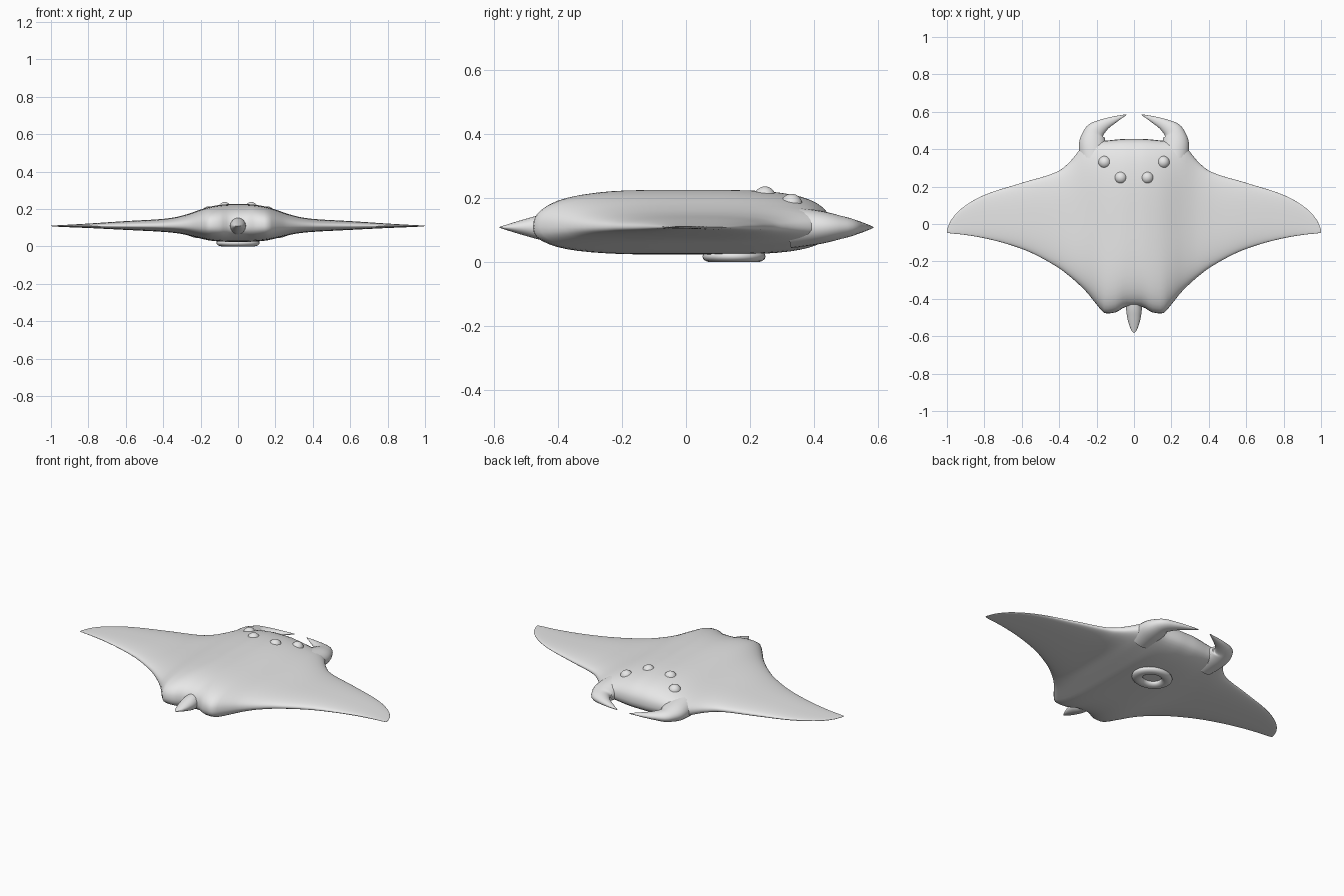
import bpy, bmesh, math
from mathutils import Vector

if "Cube" in bpy.data.objects:
    bpy.data.objects.remove(bpy.data.objects["Cube"])

MID = 0.109  # height of the fin plane

skin = bpy.data.materials.new("grey_skin")
skin.diffuse_color = (0.8, 0.8, 0.8, 1)
skin.use_nodes = True
skin.node_tree.nodes["Principled BSDF"].inputs["Base Color"].default_value = skin.diffuse_color


def finish(ob, name):
    ob.name = name
    ob.data.materials.clear()
    ob.data.materials.append(skin)
    bpy.ops.object.select_all(action='DESELECT')
    ob.select_set(True)
    bpy.context.view_layer.objects.active = ob
    bpy.ops.object.shade_smooth_by_angle(angle=math.radians(60))


def loft(name, rings):
    """Skin a list of closed rings and cap both ends."""
    bm = bmesh.new()
    loops = [[bm.verts.new(p) for p in r] for r in rings]
    n = len(rings[0])
    for a, b in zip(loops, loops[1:]):
        for i in range(n):
            j = (i + 1) % n
            bm.faces.new((a[i], a[j], b[j], b[i]))
    bm.faces.new(loops[0][::-1])
    bm.faces.new(loops[-1])
    bmesh.ops.recalc_face_normals(bm, faces=bm.faces[:])
    me = bpy.data.meshes.new(name)
    bm.to_mesh(me)
    bm.free()
    ob = bpy.data.objects.new(name, me)
    bpy.context.collection.objects.link(ob)
    finish(ob, name)


def smooth(rows, t):
    """Shape-preserving curve through rows, keyed by their first value."""
    def slope(i, c):
        if i == 0 or i == len(rows) - 1:
            return 0 if i == 0 else (rows[i][c] - rows[i-1][c]) / (rows[i][0] - rows[i-1][0])
        s0 = (rows[i][c] - rows[i-1][c]) / (rows[i][0] - rows[i-1][0])
        s1 = (rows[i+1][c] - rows[i][c]) / (rows[i+1][0] - rows[i][0])
        return 0 if s0 * s1 <= 0 else 2 * s0 * s1 / (s0 + s1)
    k = 0
    while k < len(rows) - 2 and t > rows[k + 1][0]:
        k += 1
    h = rows[k + 1][0] - rows[k][0]
    u = (t - rows[k][0]) / h
    out = []
    for c in range(1, len(rows[0])):
        a, b = rows[k][c], rows[k + 1][c]
        out.append(a * (1 + 2*u) * (1-u)**2 + b * u*u * (3 - 2*u)
                   + h * (slope(k, c) * u * (1-u)**2 - slope(k+1, c) * u*u * (1-u)))
    return out


# Body and fins: x, front y, back y, height above mid, depth below mid
stations = [
    (0.00, 0.455, -0.440, 0.117, 0.085),
    (0.04, 0.455, -0.442, 0.117, 0.085),
    (0.10, 0.451, -0.473, 0.112, 0.083),
    (0.15, 0.446, -0.479, 0.103, 0.078),
    (0.20, 0.445, -0.430, 0.088, 0.067),
    (0.25, 0.440, -0.368, 0.070, 0.055),
    (0.30, 0.385, -0.318, 0.055, 0.043),
    (0.34, 0.335, -0.283, 0.046, 0.037),
    (0.41, 0.280, -0.230, 0.037, 0.031),
    (0.60, 0.220, -0.133, 0.026, 0.021),
    (0.80, 0.155, -0.076, 0.013, 0.011),
    (0.92, 0.085, -0.056, 0.006, 0.006),
    (0.98, 0.018, -0.050, 0.003, 0.003),
    (1.00, -0.030, -0.046, 0.001, 0.001),
]
half = [i * 0.02 for i in range(50)] + [0.99, 0.996, 1.0]
rings = []
for x in [-v for v in half[:0:-1]] + half:
    front, back, up, down = smooth(stations, abs(x))
    p = 4 - 1.5 * min(1, max(0, (abs(x) - 0.15) / 0.3))  # blunt body, finer fins
    ring = []
    for i in range(56):
        a = 2 * math.pi * i / 56
        u = math.cos(a)
        t = max(0, 1 - abs(u) ** p) ** (1 / 2.4)
        s = math.sin(a)
        ring.append((x, (front + back) / 2 + u * (front - back) / 2,
                     MID + (up if s > 0 else -down) * t * (abs(s) > 1e-6)))
    rings.append(ring)
loft("body_and_fins", rings)


def tapered(name, rows, side=1):
    """Curved taper; rows hold centre x, centre y, half width, half height."""
    keyed = [(i,) + r for i, r in enumerate(rows)]
    steps = (len(rows) - 1) * 6
    pts = [smooth(keyed, i / 6) for i in range(steps + 1)]
    rings = []
    for i, (x, y, w, h) in enumerate(pts):
        a, b = pts[max(i - 1, 0)], pts[min(i + 1, steps)]
        d = Vector((b[0] - a[0], b[1] - a[1])).normalized()
        rings.append([(side * (x + d.y * w * math.cos(t)), y - d.x * w * math.cos(t),
                       MID + h * math.sin(t))
                      for t in (2 * math.pi * k / 24 for k in range(24))])
    loft(name, rings)


# Curling head horns
horn = [(0.215, 0.33, 0.075, 0.065), (0.222, 0.42, 0.073, 0.052),
        (0.212, 0.485, 0.057, 0.036), (0.165, 0.528, 0.034, 0.022),
        (0.100, 0.560, 0.017, 0.011), (0.040, 0.585, 0.002, 0.002)]
for label, side in (("left", -1), ("right", 1)):
    tapered(label + "_horn", horn, side)

# Short tail
tapered("tail", [(0, -0.38, 0.040, 0.050), (0, -0.45, 0.042, 0.040),
                 (0, -0.50, 0.036, 0.027), (0, -0.55, 0.022, 0.012),
                 (0, -0.575, 0.010, 0.004), (0, -0.584, 0.001, 0.001)])

# Four domed eyes
for label, side in (("left", -1), ("right", 1)):
    for kind, x, y, z in (("outer", 0.157, 0.330, 0.180), ("inner", 0.071, 0.247, 0.203)):
        bpy.ops.mesh.primitive_uv_sphere_add(segments=24, ring_count=14, radius=0.034,
                                             location=(side * x, y, z))
        finish(bpy.context.object, f"{label}_{kind}_eye")

# Ring mouth on the belly
bpy.ops.mesh.primitive_torus_add(major_segments=40, minor_segments=14, major_radius=0.075,
                                 minor_radius=0.028, location=(0, 0.15, 0.018))
mouth = bpy.context.object
mouth.scale = (1.12, 0.96, 0.018 / 0.028)
bpy.ops.object.transform_apply(location=False, rotation=False, scale=True)
finish(mouth, "mouth_ring")
